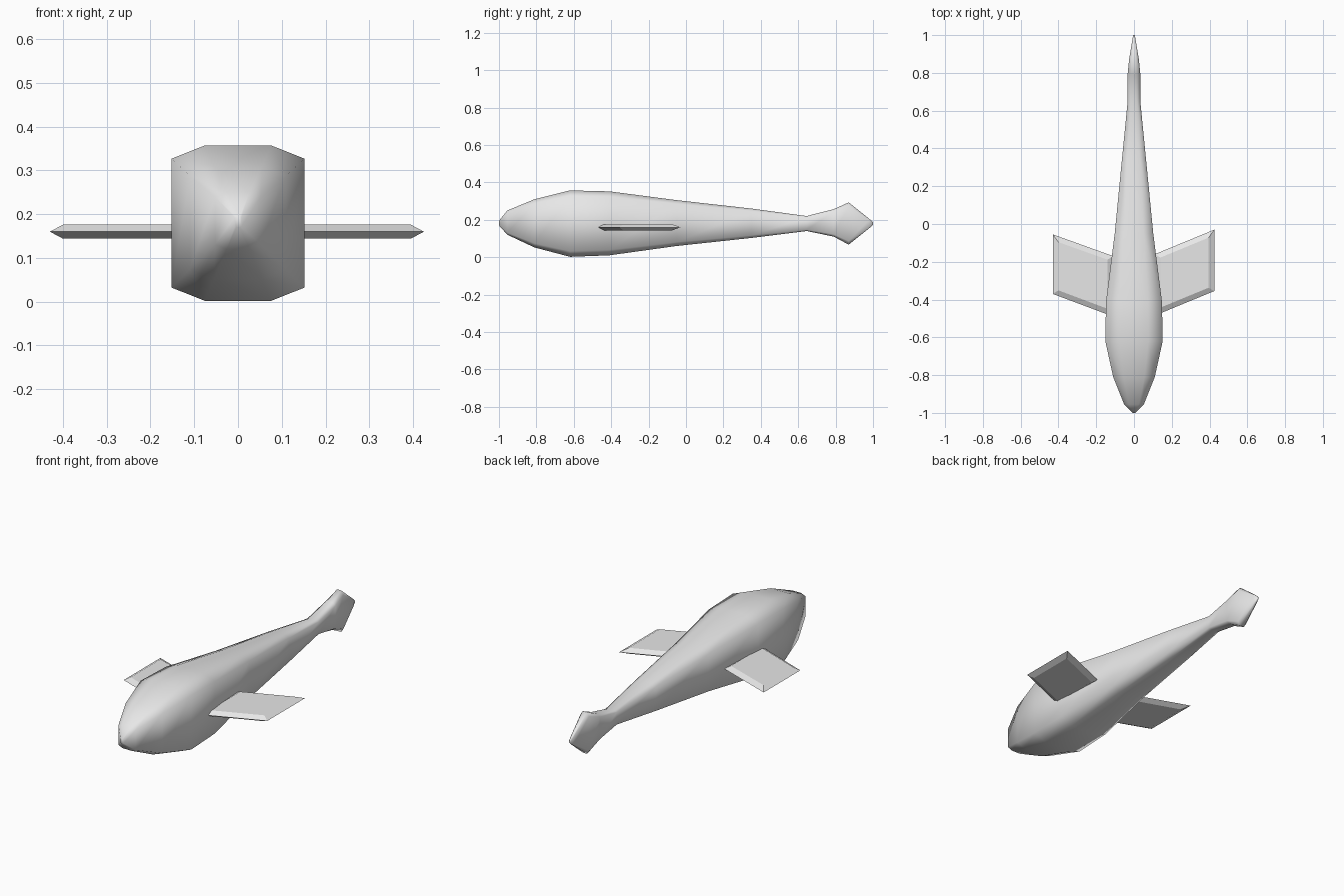
import bpy, bmesh, math

cube = bpy.data.objects.get("Cube")
if cube:
    bpy.data.objects.remove(cube, do_unlink=True)

grey = bpy.data.materials.new("light grey")
grey.use_nodes = True
grey.diffuse_color = (0.8, 0.8, 0.8, 1)
grey.node_tree.nodes["Principled BSDF"].inputs["Base Color"].default_value = (0.8, 0.8, 0.8, 1)


def loft(name, rings, angle):
    """Skin closed rings of points, cap both ends, shade smooth up to angle."""
    bm = bmesh.new()
    loops = [[bm.verts.new(p) for p in ring] for ring in rings]
    for a, b in zip(loops, loops[1:]):
        n = len(a)
        for i in range(n):
            bm.faces.new((a[i], a[(i + 1) % n], b[(i + 1) % n], b[i]))
    bm.faces.new(loops[0])
    bm.faces.new(loops[-1])
    bmesh.ops.recalc_face_normals(bm, faces=bm.faces)
    mesh = bpy.data.meshes.new(name)
    bm.to_mesh(mesh)
    bm.free()
    mesh.materials.append(grey)
    obj = bpy.data.objects.new(name, mesh)
    bpy.context.collection.objects.link(obj)
    bpy.ops.object.select_all(action='DESELECT')
    obj.select_set(True)
    bpy.context.view_layer.objects.active = obj
    bpy.ops.object.shade_smooth_by_angle(angle=math.radians(angle))
    return obj


def section(y, w, low, high):
    """Tall box section with cut corners."""
    c = 0.085 * (high - low)
    half = [(w * 0.5, low), (w, low + c), (w, high - c), (w * 0.5, high)]
    return [(x, y, z) for x, z in half] + [(-x, y, z) for x, z in reversed(half)]


# Body: y, half width, bottom, top from nose to tail tip
stations = [
    (-1.0, 0.008, 0.17, 0.195), (-0.955, 0.052, 0.12, 0.25),
    (-0.81, 0.11, 0.052, 0.31), (-0.62, 0.152, 0.002, 0.357),
    (-0.41, 0.148, 0.01, 0.352), (-0.05, 0.102, 0.06, 0.305),
    (0.35, 0.063, 0.103, 0.26), (0.645, 0.034, 0.14, 0.22),
    (0.79, 0.034, 0.11, 0.257), (0.87, 0.026, 0.067, 0.293),
    (0.98, 0.008, 0.155, 0.205), (1.0, 0.004, 0.173, 0.187),
]
loft("body", [section(*s) for s in stations], 75)


# Side fins: swept plates with a bevelled rim
def fin(name, side, outer, inner_y, outer_y):
    inner, z, t, rim = 0.11, 0.16, 0.016, 0.03

    def outline(height, inset):
        d = inset
        slope = (outer_y[0] - inner_y[0]) / (outer - inner)
        return [(side * (inner + d), inner_y[0] + d * (1 + slope), height),
                (side * (outer - d), outer_y[0] + d * (1 - slope), height),
                (side * (outer - d), outer_y[1] - d * (1 + slope), height),
                (side * (inner + d), inner_y[1] - d * (1 - slope), height)]

    loft(name, [outline(z - t, rim), outline(z, 0), outline(z + t, rim)], 20)


fin("left_fin", 1, 0.425, (-0.485, -0.16), (-0.355, -0.03))
fin("right_fin", -1, 0.43, (-0.49, -0.17), (-0.37, -0.055))
